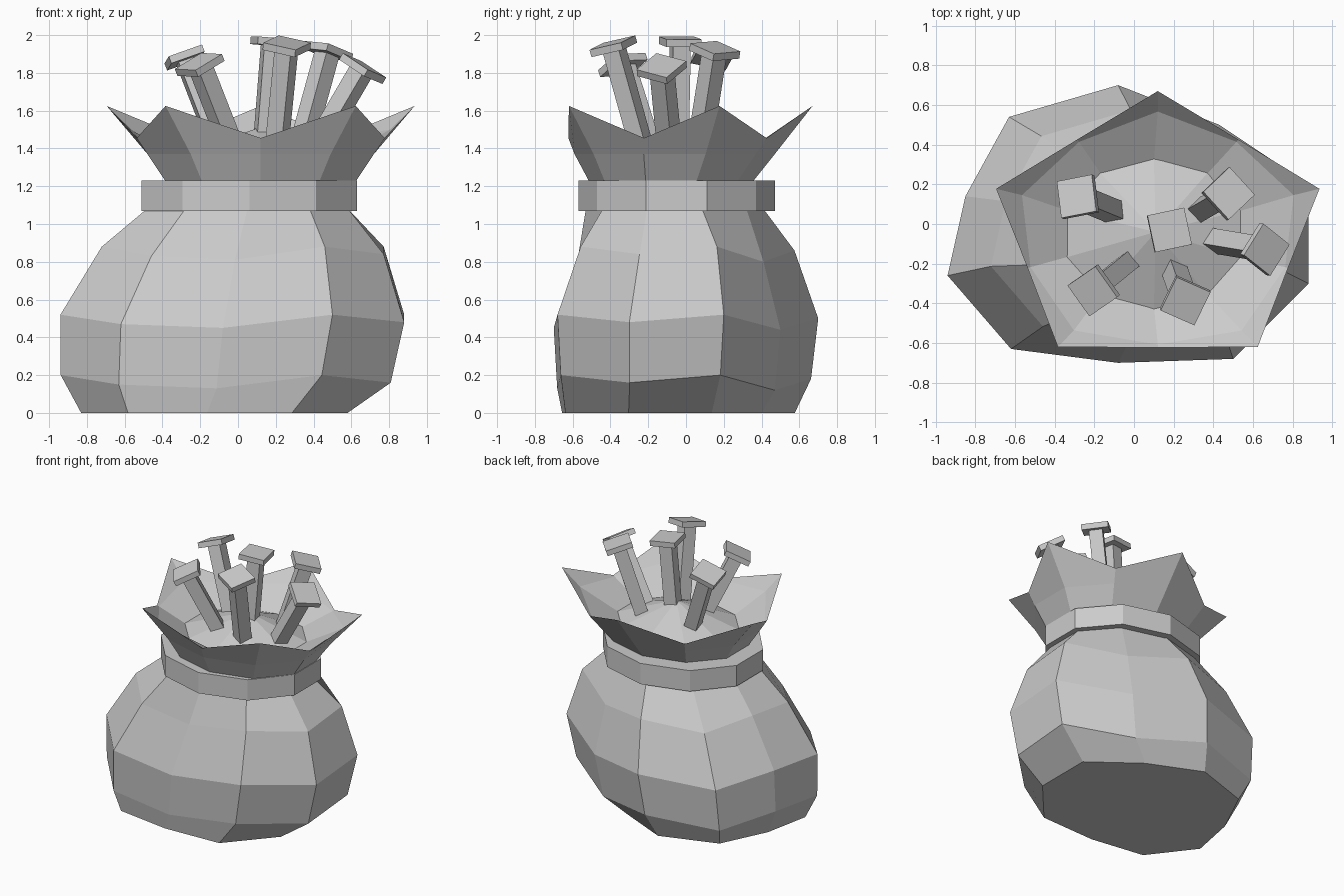
import bpy, bmesh, math
from mathutils import Vector, Matrix, Quaternion

if "Cube" in bpy.data.objects:
    bpy.data.objects.remove(bpy.data.objects["Cube"])

grey = bpy.data.materials.new("light_grey")
grey.diffuse_color = (0.6, 0.6, 0.6, 1)
grey.use_nodes = True
grey.node_tree.nodes["Principled BSDF"].inputs["Base Color"].default_value = grey.diffuse_color
N = 10


def finish(name, bm):
    bmesh.ops.recalc_face_normals(bm, faces=bm.faces)
    mesh = bpy.data.meshes.new(name)
    bm.to_mesh(mesh)
    bm.free()
    mesh.materials.append(grey)
    obj = bpy.data.objects.new(name, mesh)
    bpy.context.collection.objects.link(obj)
    return obj


def ellipse(cx, cy, rx, ry, z):
    """Ten points, the first one facing the front."""
    angles = [math.radians(-90 + 36 * k) for k in range(N)]
    return [(cx + rx * math.cos(a), cy + ry * math.sin(a), z) for a in angles]


def star(cx, cy, tip, dip):
    """Ring alternating between dip (even) and tip (odd), each (rx, ry, z)."""
    a, b = ellipse(cx, cy, *dip), ellipse(cx, cy, *tip)
    return [b[k] if k % 2 else a[k] for k in range(N)]


def loft(name, rings, cap_start=True, cap_end=True):
    bm = bmesh.new()
    loops = [[bm.verts.new(p) for p in ring] for ring in rings]
    for a, b in zip(loops, loops[1:]):
        for k in range(N):
            j = (k + 1) % N
            bm.faces.new((a[k], a[j], b[j], b[k]))
    if cap_start:
        bm.faces.new(loops[0])
    if cap_end:
        bm.faces.new(loops[-1])
    return finish(name, bm)


# Sack body: one lopsided outline, scaled and shifted at each height
outline = [(-.05, -.70), (.53, -.68), (.91, -.30), (.91, .20), (.46, .50),
           (-.05, .70), (-.60, .54), (-.82, .14), (-.91, -.26), (-.59, -.63)]
wobble = [-.04, .03, -.01, .03, -.05, .01, -.03, .03, .03, -.02]
levels = [(-.125, -.04, .775, .88, 0, 0), (-.065, -.01, .96, .96, .17, 1),
          (-.03, 0, 1, 1, .49, 1), (.025, 0, .82, .82, .85, 1)]
rings = [[(cx + sx * x, cy + sy * y, z + w * dz) for (x, y), dz in zip(outline, wobble)]
         for cx, cy, sx, sy, z, w in levels]
rings.append(ellipse(.05, -.06, .56, .47, 1.08))
loft("sack_body", rings)

# Flat band tied round the neck
loft("neck_band", [ellipse(.06, -.05, .6, .52, 1.07), ellipse(.06, -.05, .6, .52, 1.23)])

# Flared mouth with five pointed folds, outside then inside
loft("sack_mouth", [
    ellipse(.12, -.08, .525, .43, 1.22),
    ellipse(.12, -.06, .63, .53, 1.37),
    star(.12, -.043, (.857, .713, 1.625), (.69, .58, 1.455)),
    star(.12, -.043, (.72, .61, 1.5), (.675, .565, 1.45)),
    ellipse(.10, -.05, .44, .36, 1.34)])

# Heaped contents inside the mouth
bm = bmesh.new()
base = [bm.verts.new(p) for p in ellipse(.10, -.05, .46, .38, 1.35)]
peak = bm.verts.new((.11, -.04, 1.51))
for k in range(N):
    bm.faces.new((base[k], base[(k + 1) % N], peak))
finish("contents", bm)


# Nails: square shaft and flat square head
def nail(index, head, foot, yaw):
    head, foot = Vector(head), Vector(foot)
    axis = (head - foot).normalized()
    foot = foot - axis * .12
    length = (head - foot).length
    turn = Vector((0, 0, 1)).rotation_difference(axis) @ Quaternion((0, 0, 1), math.radians(yaw))
    frame = Matrix.Translation(foot) @ turn.to_matrix().to_4x4()
    for part, size, low, high in (("shaft", .095, 0, length - .03),
                                  ("head", .19, length - .04, length)):
        bm = bmesh.new()
        bmesh.ops.create_cube(bm, size=1)
        place = Matrix.Translation((0, 0, (low + high) / 2)) @ Matrix.Diagonal((size, size, high - low, 1))
        bm.transform(frame @ place)
        finish(f"nail_{part}_{index}", bm)


nails = [((-.29, .14, 1.90), (-.12, .07, 1.46), 9),
         ((-.21, -.34, 1.86), (-.05, -.21, 1.45), 35),
         ((.18, -.03, 1.985), (.14, -.04, 1.48), 12),
         ((.26, -.39, 1.96), (.21, -.25, 1.46), -25),
         ((.48, .155, 1.935), (.35, .08, 1.46), 43),
         ((.67, -.13, 1.84), (.43, -.09, 1.43), -35)]
for i, (head, foot, yaw) in enumerate(nails, 1):
    nail(i, head, foot, yaw)
